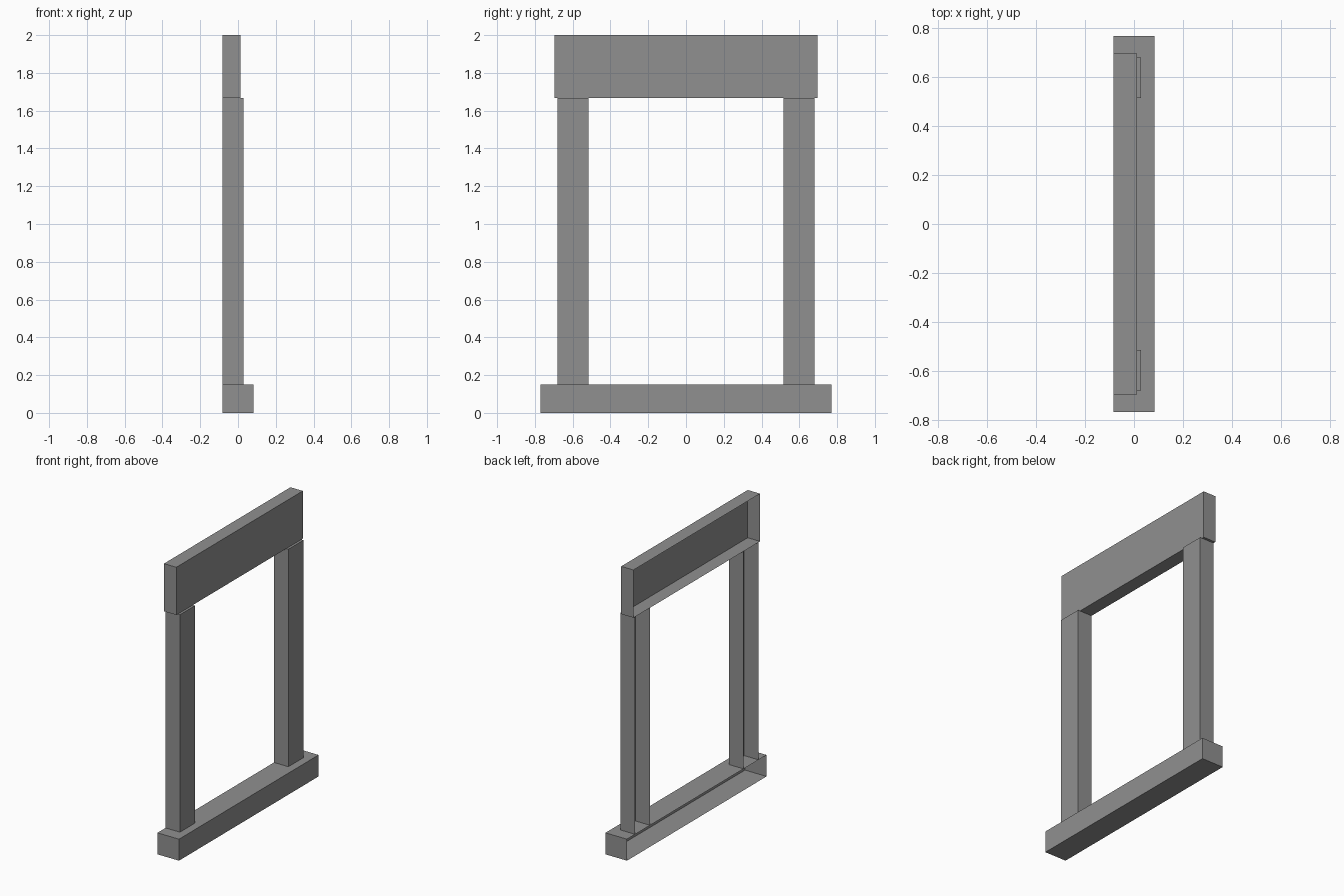
import bpy
import bmesh
from mathutils import Vector

default_cube = bpy.data.objects.get("Cube")
if default_cube:
    bpy.data.objects.remove(default_cube, do_unlink=True)

# Single flat colour
stone = bpy.data.materials.new("grey_stone")
stone.use_nodes = True
colour = (0.28, 0.28, 0.28, 1)
stone.diffuse_color = colour
stone.node_tree.nodes["Principled BSDF"].inputs["Base Color"].default_value = colour

WALL = -0.083       # plane where the trim meets the wall
SILL_TOP = 0.15
LINTEL_BASE = 1.667


def trim_box(name, front, y_range, z_range):
    """Box trim piece with its wall side (-x) left open."""
    low = Vector((WALL, y_range[0], z_range[0]))
    high = Vector((front, y_range[1], z_range[1]))
    bm = bmesh.new()
    bmesh.ops.create_cube(bm, size=1)
    for v in bm.verts:
        v.co = Vector([l if c < 0 else h for c, l, h in zip(v.co, low, high)])
    bm.normal_update()
    wall_side = [f for f in bm.faces if f.normal.x < -0.5]
    bmesh.ops.delete(bm, geom=wall_side, context='FACES_ONLY')
    mesh = bpy.data.meshes.new(name)
    bm.to_mesh(mesh)
    bm.free()
    mesh.materials.append(stone)
    obj = bpy.data.objects.new(name, mesh)
    bpy.context.collection.objects.link(obj)
    return obj


# Sill along the bottom and lintel across the top
trim_box("sill", -WALL, (-0.769, 0.769), (0, SILL_TOP))
trim_box("lintel", 0.012, (-0.697, 0.697), (LINTEL_BASE, 2))

# Upright jambs on both sides of the opening
for name, y_range in (("front_jamb", (-0.68, -0.515)), ("back_jamb", (0.515, 0.68))):
    trim_box(name, 0.028, y_range, (SILL_TOP, LINTEL_BASE))
